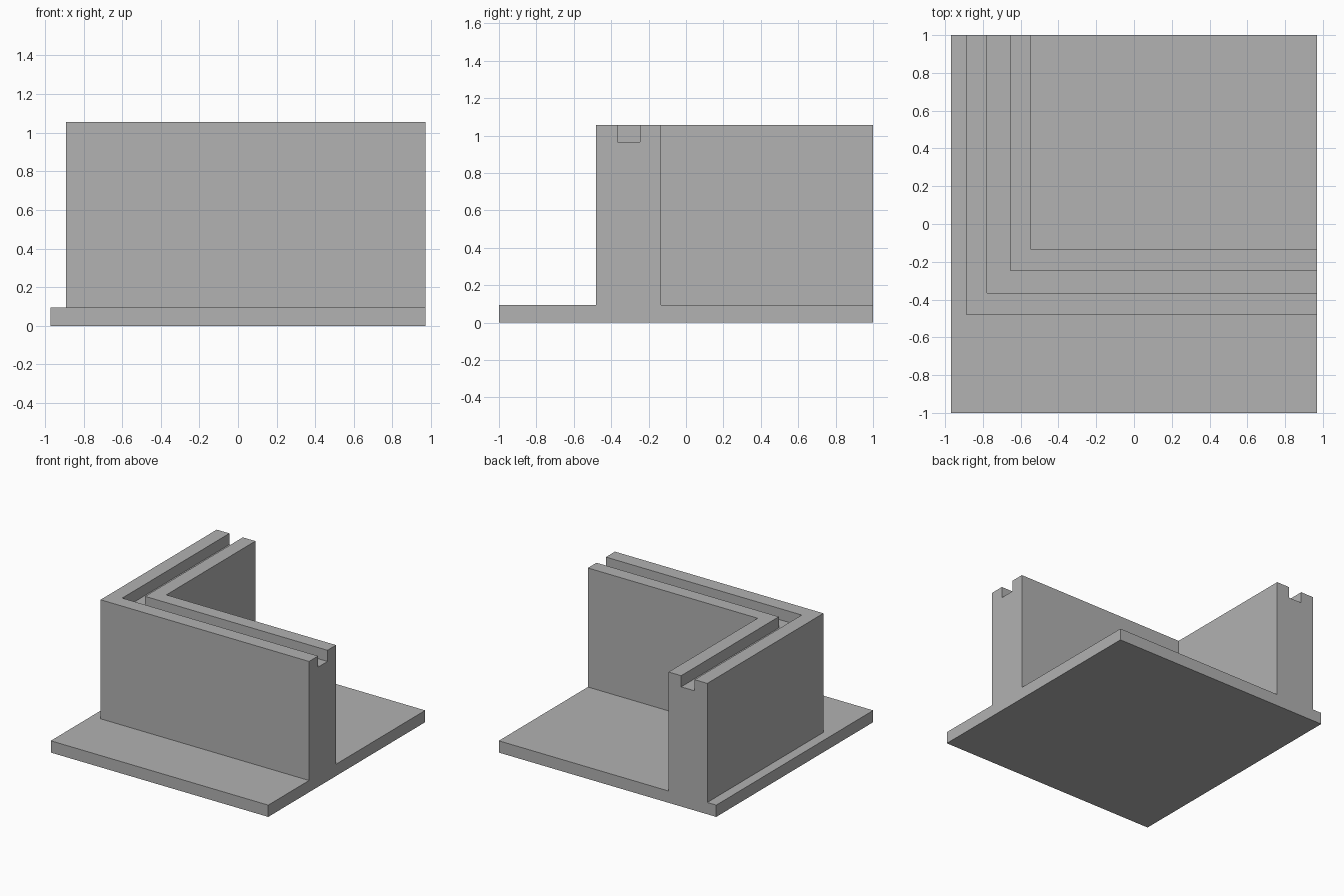
import bpy
import bmesh

if "Cube" in bpy.data.objects:
    bpy.data.objects.remove(bpy.data.objects["Cube"])

XR, YB = 0.97, 1.0           # right and back edges of the plate
BASE, FLOOR, TOP = 0.095, 0.965, 1.055

# Cross-section of plate, wall and groove: (x on the left leg, y on the front leg, z)
profile = [
    (-0.97, -1.0, 0), (-0.97, -1.0, BASE),
    (-0.89, -0.48, BASE), (-0.89, -0.48, TOP),
    (-0.777, -0.365, TOP), (-0.777, -0.365, FLOOR),
    (-0.657, -0.245, FLOOR), (-0.657, -0.245, TOP),
    (-0.545, -0.135, TOP), (-0.545, -0.135, BASE),
    (XR, YB, BASE), (XR, YB, 0),
]

# Sweep the section around the corner, from the back edge to the right edge
bm = bmesh.new()
stations = [
    [bm.verts.new((x, YB, z)) for x, y, z in profile],
    [bm.verts.new((x, y, z)) for x, y, z in profile],
    [bm.verts.new((XR, y, z)) for x, y, z in profile],
]
n = len(profile)
for a, b in zip(stations, stations[1:]):
    for i in range(n - 2):
        j = i + 1
        bm.faces.new((a[i], a[j], b[j], b[i]))
    bm.faces.new((a[n - 1], a[0], b[0], b[n - 1]))
bm.faces.new(stations[0])
bm.faces.new(stations[-1])

# Weld the shared back right corner and merge coplanar faces
bmesh.ops.remove_doubles(bm, verts=bm.verts, dist=1e-4)
bmesh.ops.dissolve_limit(bm, angle_limit=0.01, verts=bm.verts, edges=bm.edges)
bmesh.ops.recalc_face_normals(bm, faces=bm.faces)

mesh = bpy.data.meshes.new("grooved_corner_wall")
bm.to_mesh(mesh)
bm.free()

grey = bpy.data.materials.new("grey")
grey.diffuse_color = (0.445, 0.445, 0.445, 1)
grey.use_nodes = True
grey.node_tree.nodes["Principled BSDF"].inputs["Base Color"].default_value = grey.diffuse_color
mesh.materials.append(grey)
wall = bpy.data.objects.new("grooved_corner_wall_on_plate", mesh)
bpy.context.collection.objects.link(wall)
